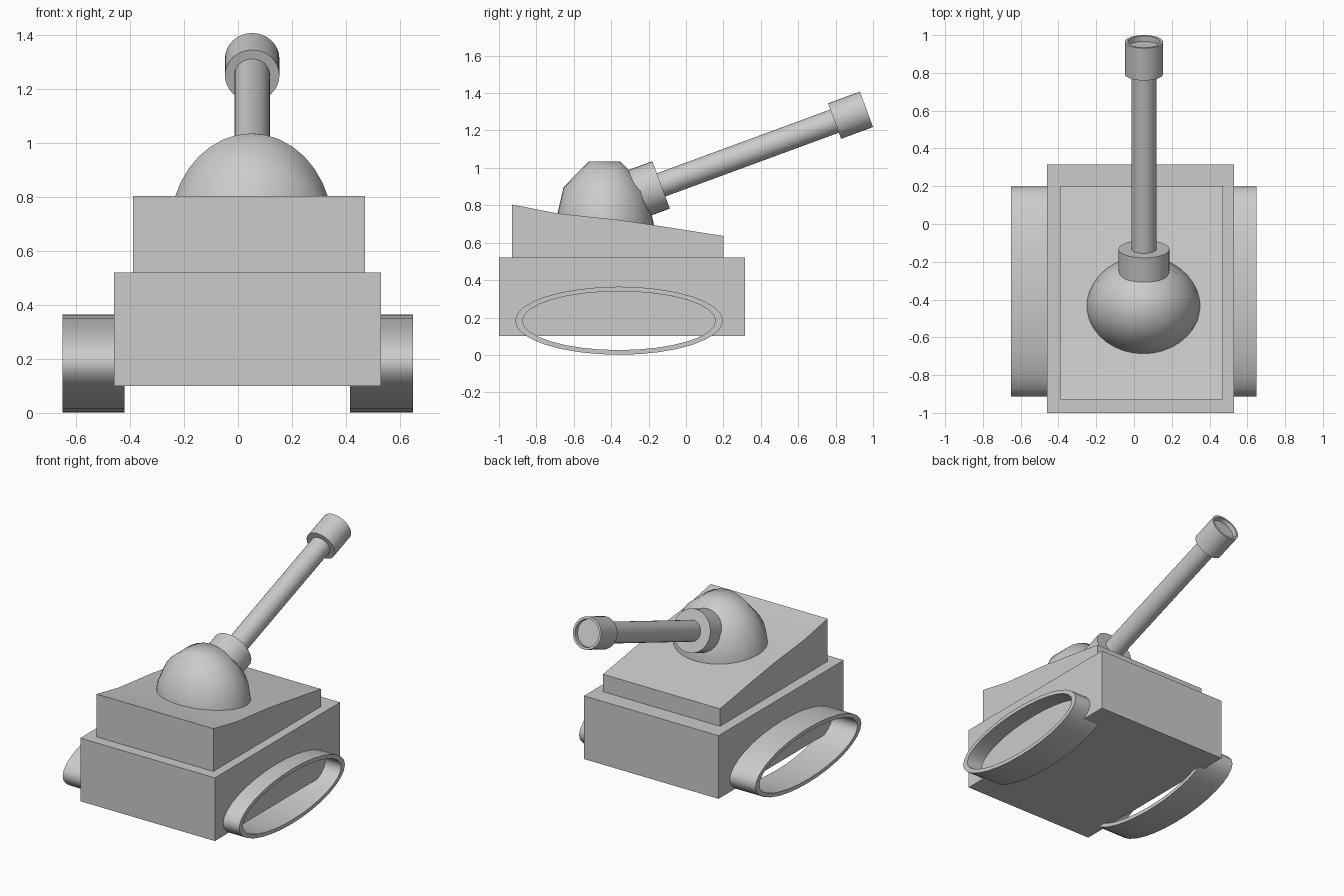
import bpy, bmesh
from math import sin, cos, pi, radians
from mathutils import Vector

if "Cube" in bpy.data.objects:
    bpy.data.objects.remove(bpy.data.objects["Cube"])


def loft(name, rings, closed=False):
    """Skin a list of equal-length point rings; cap the ends or close the loop."""
    bm = bmesh.new()
    vs = [[bm.verts.new(p) for p in ring] for ring in rings]
    n = len(vs[0])
    pairs = list(zip(vs, vs[1:]))
    if closed:
        pairs.append((vs[-1], vs[0]))
    else:
        bm.faces.new(vs[0])
        bm.faces.new(vs[-1])
    for a, b in pairs:
        for i in range(n):
            j = (i + 1) % n
            bm.faces.new((a[i], a[j], b[j], b[i]))
    bmesh.ops.recalc_face_normals(bm, faces=bm.faces)
    mesh = bpy.data.meshes.new(name)
    bm.to_mesh(mesh)
    bm.free()
    obj = bpy.data.objects.new(name, mesh)
    bpy.context.collection.objects.link(obj)
    bpy.ops.object.select_all(action='DESELECT')
    obj.select_set(True)
    bpy.context.view_layer.objects.active = obj
    bpy.ops.object.shade_smooth_by_angle(angle=radians(60))
    return obj


def ellipse(x, y, z, ry, rz, n):
    """Ring in the plane across x."""
    return [(x, y + ry * cos(2 * pi * i / n), z + rz * sin(2 * pi * i / n))
            for i in range(n)]


def prism(name, profile, x0, x1):
    return loft(name, [[(x, y, z) for y, z in profile] for x in (x0, x1)])


# Hull and sloped upper deck
prism("hull", [(-1, 0.1), (0.315, 0.1), (0.315, 0.52), (-1, 0.52)], -0.46, 0.53)
prism("upper_deck", [(-0.93, 0.52), (0.2, 0.52), (0.2, 0.636), (-0.17, 0.694),
                     (-0.36, 0.722), (-0.69, 0.757), (-0.93, 0.804)], -0.39, 0.47)

# Open oval tracks on both sides
for side, x0, x1 in (("left", -0.65, -0.42), ("right", 0.415, 0.648)):
    outer = [ellipse(x, -0.358, 0.183, 0.556, 0.182, 32) for x in (x0, x1)]
    inner = [ellipse(x, -0.358, 0.183, 0.516, 0.157, 32) for x in (x1, x0)]
    loft("track_" + side, outer + inner, closed=True)

# Turret dome: ten-sided around the x axis
STEPS = 18
dome = []
for i in range(STEPS + 1):
    a = pi * min(max(i / STEPS, 0.004), 0.996)
    dome.append(ellipse(0.05 - 0.303 * cos(a), -0.436, 0.674,
                        0.27 * sin(a), 0.38 * sin(a), 10))
loft("turret_dome", dome)

# Gun parts share one tilted axis
TILT = radians(20.2)
ORIGIN = Vector((0.0525, -0.133, 0.909))
AXIS = Vector((0, cos(TILT), sin(TILT)))
UP = Vector((0, -sin(TILT), cos(TILT)))
SIDE = Vector((1, 0, 0))


def turned(name, profile, n=32):
    """Turn (distance, radius) pairs around the gun axis."""
    return loft(name, [[ORIGIN + AXIS * t + r * (SIDE * cos(2 * pi * i / n)
                        + UP * sin(2 * pi * i / n)) for i in range(n)]
                       for t, r in profile])


turned("gun_collar", [(-0.2, 0.135), (0, 0.135)])
turned("gun_barrel", [(-0.1, 0.066), (1.05, 0.066)])
turned("muzzle", [(0.988, 0.101), (1.17, 0.101), (1.17, 0.086), (1.14, 0.086)])
